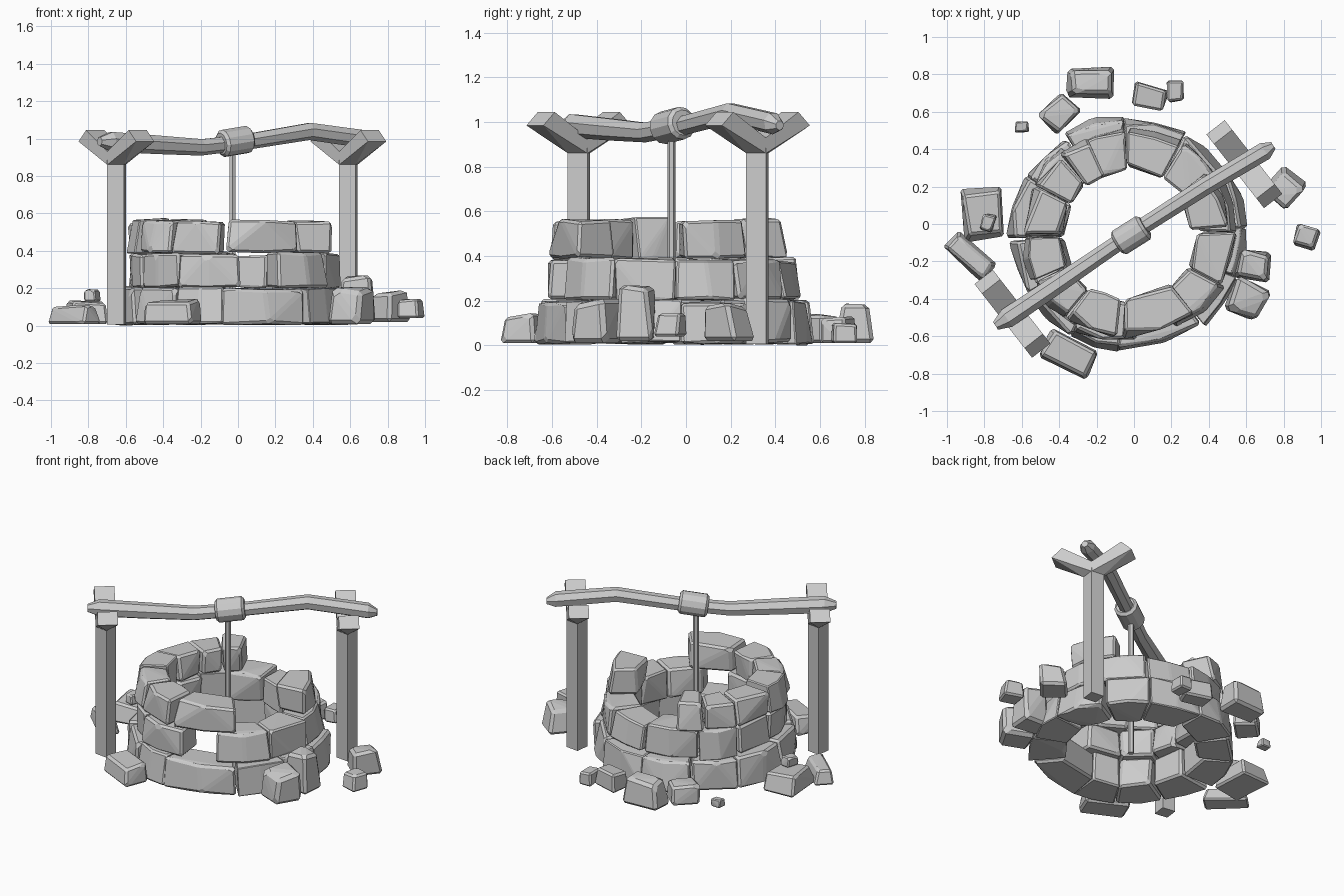
import bpy, bmesh, random
from math import radians, sin, cos, pi
from mathutils import Vector, Matrix

if "Cube" in bpy.data.objects:
    bpy.data.objects.remove(bpy.data.objects["Cube"])

random.seed(7)
CX, CY = -0.03, -0.06          # well axis


def finish(bm, name):
    bmesh.ops.recalc_face_normals(bm, faces=bm.faces)
    me = bpy.data.meshes.new(name)
    bm.to_mesh(me)
    bm.free()
    ob = bpy.data.objects.new(name, me)
    bpy.context.collection.objects.link(ob)
    return ob


def stone(name, pts, bevel=0):
    """Chiselled block: convex hull of the corner points with chamfered edges."""
    bm = bmesh.new()
    for p in pts:
        bm.verts.new(p)
    bmesh.ops.convex_hull(bm, input=bm.verts)
    bmesh.ops.dissolve_limit(bm, angle_limit=radians(7), verts=bm.verts, edges=bm.edges)
    if bevel:
        bmesh.ops.bevel(bm, geom=list(bm.edges), offset=bevel, segments=1,
                        affect='EDGES', clamp_overlap=True)
    return finish(bm, name)


def jit(a):
    return random.uniform(-a, a)


def course(name, spans, r_in, r_out, z0, z1):
    """One ring of wedge stones; spans are (start, end) angles in degrees."""
    for i, (a, b) in enumerate(spans):
        shift, top = jit(0.014), z1 + jit(0.008)
        pts = []
        angles = [a + 0.5, b - 0.5] if b - a < 24 else [a + 0.5, (a + b) / 2, b - 0.5]
        for ang in angles:
            for r in (r_in, r_out):
                for z in (z0, top):
                    t = radians(ang + jit(1.2))
                    rr = r + shift + jit(0.02)
                    if r == r_out and z == top:
                        rr -= 0.02
                    pts.append((CX + rr * cos(t), CY + rr * sin(t), z + jit(0.008)))
        stone(f"{name}_{i + 1}", pts, 0.013)


def spans(breaks):
    return list(zip(breaks[:-1], breaks[1:]))


# Three courses of the well wall, upper two with missing stones
course("bottom_course_stone",
       spans([-95, -50, -22, 4, 34, 60, 92, 122, 150, 182, 212, 240, 265]),
       0.42, 0.63, 0.01, 0.20)
course("middle_course_stone",
       spans([-63, -28, 2, 30, 60, 91, 127, 152, 181, 209, 240, 274]),
       0.37, 0.57, 0.205, 0.385)
course("top_course_stone",
       [(5, 40)] + spans([112, 130, 152, 180, 206, 234, 264]) + [(267, 311)],
       0.36, 0.555, 0.39, 0.56)

# Loose stones: x, y, z bottom, length, width, height, turn
loose = [(-0.81, 0.05, 0.01, 0.20, 0.27, 0.11, 5), (-0.78, 0.01, 0.13, 0.07, 0.09, 0.06, -15),
         (-0.88, -0.17, 0.01, 0.28, 0.12, 0.10, -40), (-0.35, -0.69, 0.01, 0.28, 0.17, 0.13, -28),
         (0.61, -0.40, 0.01, 0.20, 0.19, 0.18, -25), (0.64, -0.22, 0.02, 0.19, 0.15, 0.24, -10),
         (0.92, -0.07, 0.04, 0.13, 0.12, 0.10, -15), (0.81, 0.19, 0.02, 0.17, 0.17, 0.16, -40),
         (-0.23, 0.76, 0.01, 0.25, 0.16, 0.17, 0), (-0.40, 0.59, 0.01, 0.18, 0.16, 0.12, 45),
         (0.08, 0.68, 0.01, 0.18, 0.13, 0.11, -12), (0.22, 0.71, 0.01, 0.09, 0.12, 0.09, 5),
         (-0.60, 0.52, 0.00, 0.07, 0.06, 0.05, 0)]
for i, (x, y, z, l, w, h, turn) in enumerate(loose):
    rot = Matrix.Rotation(radians(turn), 3, 'Z')
    k = 0.10 * min(l, w)
    pts = []
    for sx in (-0.5, 0.5):
        for sy in (-0.5, 0.5):
            for sz in (0, 1):
                s = 1.0 - 0.12 * sz
                p = rot @ Vector((sx * l * s + jit(k), sy * w * s + jit(k), 0))
                pts.append((x + p.x, y + p.y, z + sz * h + (jit(k) if sz else 0)))
    stone(f"loose_stone_{i + 1}", pts, 0.11 * min(l, w, h))


# Forked posts: square shaft with two rising arms set on its diagonal
def post(name, x, y):
    bm = bmesh.new()
    shaft = (Matrix.Translation((x, y, 0.445)) @ Matrix.Rotation(radians(-7), 4, 'Z')
             @ Matrix.Diagonal((0.09, 0.09, 0.88, 1)))
    bmesh.ops.create_cube(bm, size=1, matrix=shaft)
    finish(bm, name)
    for label, turn in (("front", -52), ("back", 128)):
        u = Vector((cos(radians(turn)), sin(radians(turn)), 0))
        n = Vector((-u.y, u.x, 0)) * 0.062
        pts = [Vector((x, y, 0.86)) + u * 0.062]      # pointed foot on the post corner
        for s, z in ((0, 0.86), (0, 0.93), (0.25, 0.985), (0.185, 1.045)):
            pts += [Vector((x, y, z)) + u * s + n, Vector((x, y, z)) + u * s - n]
        stone(f"{name}_{label}_arm", pts)


post("left_post", -0.65, -0.48)
post("right_post", 0.59, 0.32)


# Swept round parts: rings of points around a path, capped
def sweep(name, path, sides):
    """path items: (point, radius)"""
    bm = bmesh.new()
    rings = []
    axis = (path[-1][0] - path[0][0]).normalized()
    side = axis.cross(Vector((0.3, -0.5, 0.8))).normalized()
    up = side.cross(axis)
    for p, r in path:
        rings.append([bm.verts.new(p + r * (side * cos(2 * pi * k / sides) + up * sin(2 * pi * k / sides)))
                      for k in range(sides)])
    for a, b in zip(rings[:-1], rings[1:]):
        for k in range(sides):
            j = (k + 1) % sides
            bm.faces.new((a[k], a[j], b[j], b[k]))
    bm.faces.new(rings[0])
    bm.faces.new(rings[-1])
    return finish(bm, name)


V = Vector
# Crooked branch used as the crossbar
sweep("crossbar", [(V((-0.74, -0.545, 0.985)), 0.025), (V((-0.68, -0.505, 0.985)), 0.055),
                   (V((-0.45, -0.35, 0.97)), 0.052), (V((-0.20, -0.18, 0.955)), 0.046),
                   (V((0.02, -0.03, 0.98)), 0.044), (V((0.38, 0.20, 1.04)), 0.048),
                   (V((0.70, 0.39, 0.995)), 0.05), (V((0.745, 0.42, 0.985)), 0.022)], 7)

# Rope coil on the crossbar with rounded shoulders
c, d = V((-0.015, -0.06, 0.985)), V((0.84, 0.53, 0.14))
sweep("rope_coil", [(c - d * 0.09, 0.058), (c - d * 0.075, 0.074),
                    (c + d * 0.075, 0.074), (c + d * 0.09, 0.058)], 12)

# Hanging rope
sweep("rope", [(V((-0.03, -0.065, 0.01)), 0.019), (V((-0.03, -0.065, 0.96)), 0.019)], 6)
